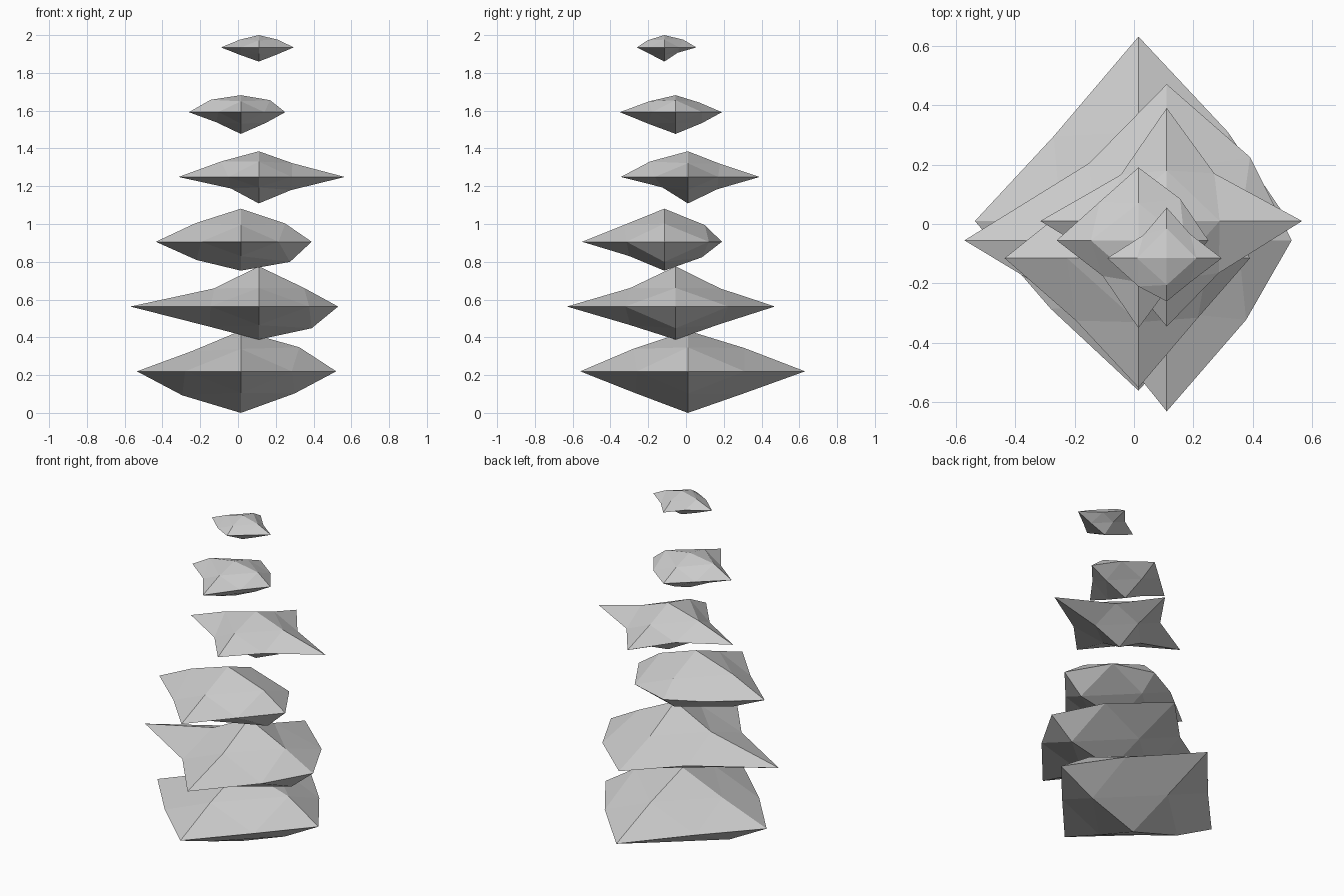
import bpy, bmesh
from itertools import product

if "Cube" in bpy.data.objects:
    bpy.data.objects.remove(bpy.data.objects["Cube"])

# Each rock is an octahedron split once, with its own spread per corner.
# tips: reach along -x +x -y +y -z +z
# mids: reach of diagonal corners (signs -- -+ +- ++) in the xz, yz and xy planes
TIPS = [
    (.55, .505, .57, .62, .22, .215),
    (.68, .42, .575, .525, .175, .213),
    (.45, .375, .435, .305, .153, .175),
    (.425, .455, .355, .38, .14, .136),
    (.275, .235, .295, .245, .115, .09),
    (.20, .185, .145, .17, .075, .065),
]
MIDS = [
    (.31, .26, .285, .31, .28, .29, .29, .30, .295, .285, .27, .30),
    (.26, .235, .28, .24, .24, .24, .23, .235, .256, .26, .267, .28),
    (.235, .24, .26, .235, .185, .215, .20, .215, .21, .20, .20, .236),
    (.148, .20, .17, .178, .135, .20, .157, .17, .16, .155, .175, .16),
    (.13, .16, .135, .155, .147, .14, .14, .125, .12, .13, .125, .14),
    (.098, .10, .094, .10, .08, .09, .07, .10, .095, .078, .08, .08),
]
PLANES = [(0, 2), (1, 2), (0, 1)]
FLAT = 0.41          # height of the diagonal corners against their width


def make_rock(name, centre, tips, mids):
    bm = bmesh.new()
    verts = {}

    def add(key, offset):
        verts[key] = bm.verts.new([c + o for c, o in zip(centre, offset)])

    for axis, side in product(range(3), (0, 1)):
        sign, off = [0, 0, 0], [0, 0, 0]
        sign[axis] = 2 * side - 1
        off[axis] = sign[axis] * tips[axis * 2 + side]
        add(tuple(sign), off)
    for p, (a, b) in enumerate(PLANES):
        for i, (sa, sb) in enumerate(product((-1, 1), repeat=2)):
            sign = [0, 0, 0]
            sign[a], sign[b] = sa, sb
            r = mids[p * 4 + i]
            add(tuple(sign), (sign[0] * r, sign[1] * r, sign[2] * r * FLAT))
    # four triangles per octant
    for x, y, z in product((-1, 1), repeat=3):
        X, Y, Z = (x, 0, 0), (0, y, 0), (0, 0, z)
        XY, YZ, XZ = (x, y, 0), (0, y, z), (x, 0, z)
        for tri in ((X, XY, XZ), (Y, YZ, XY), (Z, XZ, YZ), (XY, YZ, XZ)):
            face = [verts[k] for k in tri]
            bm.faces.new(face if x * y * z > 0 else face[::-1])
    mesh = bpy.data.meshes.new(name)
    bm.to_mesh(mesh)
    bm.free()
    bpy.context.collection.objects.link(bpy.data.objects.new(name, mesh))


# Stack of rocks shrinking upward, each nudged sideways
for i, (tips, mids) in enumerate(zip(TIPS, MIDS)):
    centre = ((.015, .11)[i % 2], (.01, -.055, -.115)[i % 3], .22 + .343 * i)
    make_rock(f"stacked_rock_{i + 1}", centre, tips, mids)
